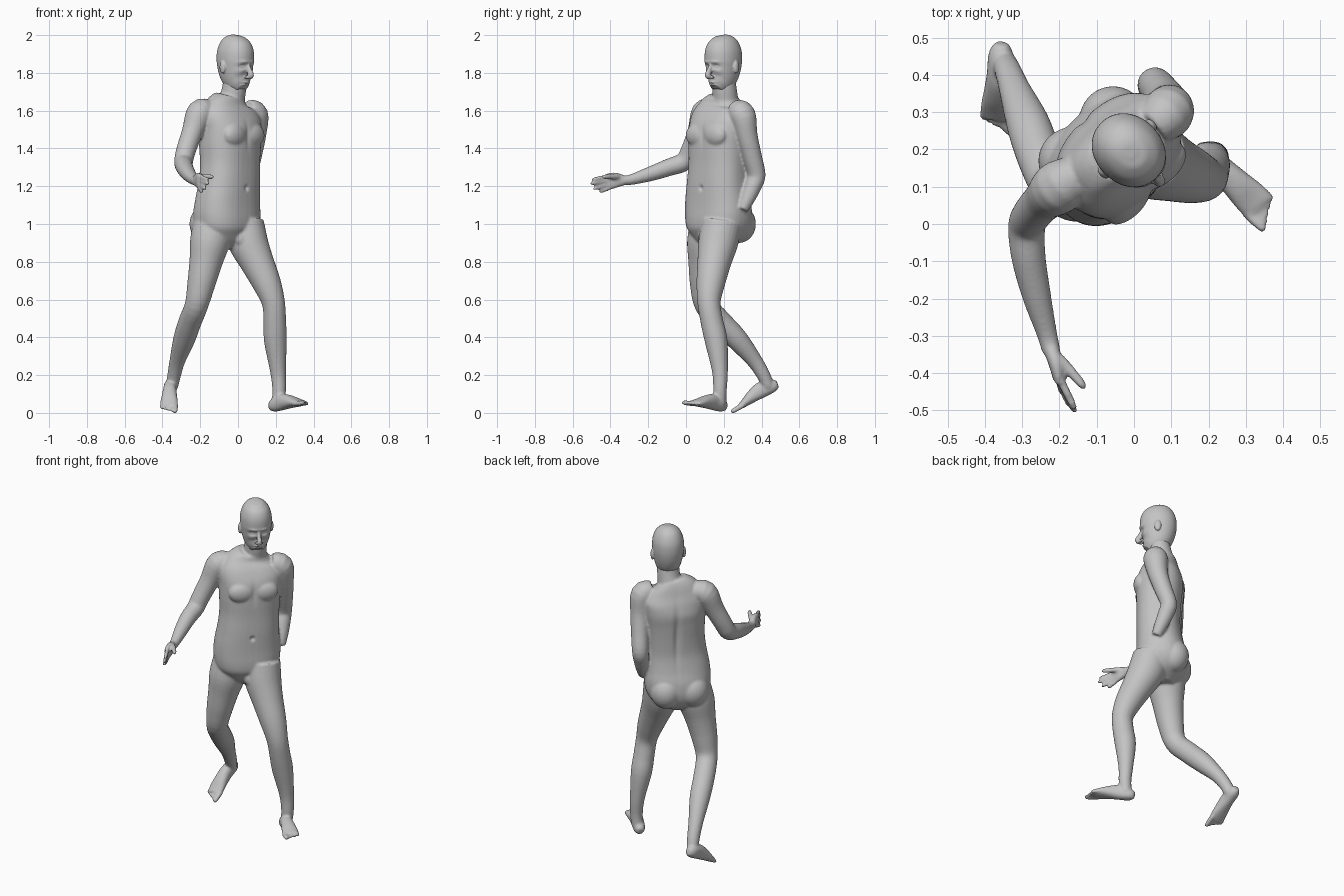
import bpy
import bmesh
import math
from mathutils import Vector, Matrix

cube = bpy.data.objects.get("Cube")
if cube:
    bpy.data.objects.remove(cube, do_unlink=True)

# The figure strides along the diagonal between +x and -y
H = math.sqrt(0.5)
LEFT = Vector((H, H, 0))
FRONT = Vector((H, -H, 0))
UP = Vector((0, 0, 1))
X = Vector((1, 0, 0))

skin = bpy.data.materials.new("grey_skin")
skin.use_nodes = True
GREY = (0.55, 0.55, 0.55, 1)
skin.diffuse_color = GREY
skin.node_tree.nodes["Principled BSDF"].inputs["Base Color"].default_value = GREY


def place(u, v, z):
    """Point from left offset, forward offset and height."""
    return LEFT * u + FRONT * v + UP * z


def smooth_rows(rows, steps=4):
    """Catmull-Rom interpolation of (x, y, z, ra, rb) rows."""
    r = [Vector(q) for q in rows]
    r = [r[0]] + r + [r[-1]]
    out = []
    for a, b, c, d in zip(r, r[1:], r[2:], r[3:]):
        for i in range(steps):
            t = i / steps
            out.append((b * 2 + (c - a) * t + (a * 2 - b * 5 + c * 4 - d) * t ** 2
                        + (b * 3 - a - c * 3 + d) * t ** 3) * 0.5)
    return out + [r[-1]]


def loft(bm, rows, side, power=2.0, sides=28):
    """Closed tube of superellipse rings along the rows."""
    rows = smooth_rows([(*q, q[-1]) if len(q) == 4 else q for q in rows])
    mids = [Vector(q[:3]) for q in rows]
    rings = []
    for i, q in enumerate(rows):
        t = (mids[min(i + 1, len(mids) - 1)] - mids[max(i - 1, 0)]).normalized()
        a = (side - t * side.dot(t)).normalized()
        b = t.cross(a)
        ring = []
        for k in range(sides):
            w = math.tau * k / sides
            c, s = math.cos(w), math.sin(w)
            c = math.copysign(abs(c) ** (2 / power), c)
            s = math.copysign(abs(s) ** (2 / power), s)
            ring.append(bm.verts.new(mids[i] + a * c * q[3] + b * s * q[4]))
        rings.append(ring)
    for lo, hi in zip(rings, rings[1:]):
        for k in range(sides):
            n = (k + 1) % sides
            bm.faces.new((lo[k], lo[n], hi[n], hi[k]))
    bm.faces.new(rings[0][::-1])
    bm.faces.new(rings[-1])


def blob(bm, u, v, z, ru, rv, rz):
    """Ellipsoid aligned with the figure."""
    turn = Matrix((LEFT, FRONT * -1, UP)).transposed().to_4x4()
    mat = Matrix.Translation(place(u, v, z)) @ turn @ Matrix.Diagonal((ru, rv, rz, 1))
    bmesh.ops.create_uvsphere(bm, u_segments=24, v_segments=16, radius=1, matrix=mat)


def digit(bm, start, end, r):
    """Finger or toe with a rounded tip."""
    d = end - start
    side = d.orthogonal()
    stops = ((0, 1), (0.5, 1), (0.88, 0.85), (1, 0.4))
    loft(bm, [(*(start + d * t), r * k) for t, k in stops], side, sides=12)


def foot(bm, heel, tip, inner):
    """Foot from heel to toes; inner is the side of the big toe."""
    f = (tip - heel).normalized()
    w = UP.cross(f).normalized()
    up = f.cross(w)
    shape = ((0, .032, .018, .02), (.03, .036, .033, .035), (.09, .044, .035, .043),
             (.15, .036, .041, .034), (.2, .024, .047, .022), (.235, .017, .043, .014))
    loft(bm, [(*(heel + f * a + up * h), ra, rb) for a, h, ra, rb in shape], w, 2.3)
    for i in range(5):
        across = w * inner * (0.036 - 0.0185 * i)
        base = heel + f * 0.21 + up * 0.016 + across
        digit(bm, base, base + f * (0.078 - 0.011 * i) - up * 0.004, 0.014 if i == 0 else 0.0095)


def finish(name, bm, voxel, rounds):
    """Fuse the shapes of one part into a continuous skin."""
    bmesh.ops.recalc_face_normals(bm, faces=bm.faces)
    mesh = bpy.data.meshes.new(name)
    bm.to_mesh(mesh)
    bm.free()
    mesh.materials.append(skin)
    obj = bpy.data.objects.new(name, mesh)
    bpy.context.collection.objects.link(obj)
    bpy.ops.object.select_all(action='DESELECT')
    obj.select_set(True)
    bpy.context.view_layer.objects.active = obj
    fuse = obj.modifiers.new("fuse", 'REMESH')
    fuse.mode = 'VOXEL'
    fuse.voxel_size = voxel
    soften = obj.modifiers.new("soften", 'SMOOTH')
    soften.factor = 0.5
    soften.iterations = rounds
    for m in ("fuse", "soften"):
        bpy.ops.object.modifier_apply(modifier=m)
    bpy.ops.object.shade_smooth()
    return obj


def sculpt(obj, strokes):
    """Push soft bumps and dents along the forward axis."""
    normals = [v.normal.copy() for v in obj.data.vertices]
    for v, n in zip(obj.data.vertices, normals):
        u, z = v.co.dot(LEFT), v.co.z
        move = 0
        for cu, cz, push, su, sz, facing in strokes:
            fall = math.exp(-((u - cu) / su) ** 2 - ((z - cz) / sz) ** 2)
            move += facing * push * fall * max(0, n.dot(FRONT) * facing)
        v.co += FRONT * move
    obj.data.update()


# Torso with neck, chest and buttocks
body = bmesh.new()
torso = ((.08, -.165, .87, .05, .06), (.08, -.165, .91, .125, .105),
         (.08, -.168, .97, .175, .14), (.08, -.165, 1.04, .19, .145),
         (.08, -.157, 1.12, .187, .135), (.086, -.15, 1.22, .175, .128),
         (.092, -.152, 1.32, .17, .128), (.095, -.155, 1.42, .175, .133),
         (.1, -.16, 1.5, .18, .135), (.1, -.168, 1.57, .18, .115),
         (.105, -.175, 1.63, .14, .085), (.115, -.17, 1.67, .085, .07))
loft(body, [(*place(*t[:3]), *t[3:]) for t in torso], LEFT, 2.4, 40)
neck = ((.115, -.18, 1.58, .08), (.125, -.17, 1.66, .068),
        (.13, -.158, 1.72, .064), (.13, -.15, 1.8, .06))
loft(body, [(*place(*t[:3]), t[3]) for t in neck], LEFT)
for side in (-1, 1):
    blob(body, .098 + side * .068, -.052, 1.47, .075, .04, .06)
    blob(body, .08 + side * .078, -.24, 1.0, .09, .088, .1)
blob(body, .08, -.06, .925, .035, .035, .045)

# Legs
left_leg = ((.03, .19, 1.0, .108), (.055, .17, .9, .105), (.1, .15, .8, .09),
            (.155, .13, .68, .075), (.188, .122, .58, .061), (.195, .138, .48, .06),
            (.198, .16, .38, .06), (.212, .18, .22, .042), (.218, .18, .12, .036),
            (.21, .18, .05, .034))
right_leg = ((-.13, .13, 1.0, .108), (-.15, .11, .9, .105), (-.17, .1, .8, .088),
             (-.195, .095, .68, .074), (-.22, .108, .57, .062), (-.255, .185, .48, .061),
             (-.285, .27, .39, .058), (-.32, .36, .28, .042), (-.338, .41, .2, .036),
             (-.35, .435, .14, .033))
loft(body, left_leg, X)
loft(body, right_leg, X)
foot(body, Vector((.175, .205, 0)), Vector((.385, 0, .045)), -1)
foot(body, Vector((-.355, .5, .125)), Vector((-.368, .26, .0)), 1)

# Arms: the right one reaches ahead, the left one rests against the hip
right_arm = ((-.15, .135, 1.6, .055), (-.2, .1, 1.588, .072), (-.24, .065, 1.49, .057),
             (-.275, .025, 1.39, .052), (-.288, -.01, 1.33, .05), (-.283, -.09, 1.3, .046),
             (-.262, -.19, 1.265, .039), (-.235, -.29, 1.235, .028), (-.222, -.34, 1.23, .025))
left_arm = ((.05, .26, 1.6, .055), (.09, .298, 1.578, .07), (.092, .322, 1.47, .057),
            (.075, .35, 1.36, .051), (.056, .374, 1.26, .047), (.062, .355, 1.2, .045),
            (.075, .325, 1.13, .038), (.085, .3, 1.075, .028))
loft(body, right_arm, X)
loft(body, left_arm, X)

# Right hand
palm = ((-.224, -.33, 1.23, .027, .022), (-.21, -.375, 1.232, .042, .019),
        (-.202, -.42, 1.222, .043, .014))
loft(body, palm, UP, 2.4)
tips = ((-.158, -.498, 1.235), (-.157, -.508, 1.212), (-.172, -.492, 1.185), (-.19, -.46, 1.168))
for i, tip in enumerate(tips):
    digit(body, Vector((-.204, -.405, 1.254 - .021 * i)), Vector(tip), .0115)
digit(body, Vector((-.2, -.36, 1.25)), Vector((-.13, -.442, 1.25)), .014)

body = finish("body", body, .007, 5)
# Navel, spine groove and breastbone
sculpt(body, ((.088, 1.19, -.012, .012, .012, 1), (.1, 1.36, -.012, .018, .16, -1),
              (.098, 1.47, -.006, .014, .06, 1)))

# Head
head = bmesh.new()
skull = ((-.145, 2.0, .015, .018), (-.146, 1.992, .042, .05), (-.148, 1.965, .07, .083),
         (-.149, 1.92, .087, .102), (-.15, 1.87, .09, .105), (-.149, 1.83, .086, .1),
         (-.142, 1.79, .079, .091), (-.13, 1.76, .07, .077), (-.112, 1.733, .054, .058),
         (-.098, 1.715, .034, .038))
loft(head, [(*place(.13, v, z), ru, rv) for v, z, ru, rv in skull], LEFT, 2.1, 40)
nose = ((-.058, 1.85, .009, .01), (-.045, 1.815, .011, .014),
        (-.034, 1.788, .016, .017), (-.046, 1.771, .014, .009))
loft(head, [(*place(.13, v, z), ru, rv) for v, z, ru, rv in nose], LEFT)
for side in (-1, 1):
    blob(head, .13 + side * .091, -.155, 1.83, .011, .019, .034)
    blob(head, .13 + side * .014, -.05, 1.777, .009, .012, .008)
head = finish("head", head, .004, 4)

# Mouth and chin, then mirrored brows, sockets, eyes and cheeks
face = [(.13, 1.75, .007, .024, .006, 1), (.13, 1.737, .007, .02, .006, 1),
        (.13, 1.7435, -.006, .024, .003, 1), (.13, 1.72, .007, .02, .009, 1)]
for side in (-1, 1):
    face += [(.13 + side * .034, 1.858, .005, .026, .008, 1),
             (.13 + side * .034, 1.834, -.014, .019, .012, 1),
             (.13 + side * .034, 1.833, .007, .012, .006, 1),
             (.13 + side * .045, 1.805, .004, .018, .014, 1)]
sculpt(head, face)
